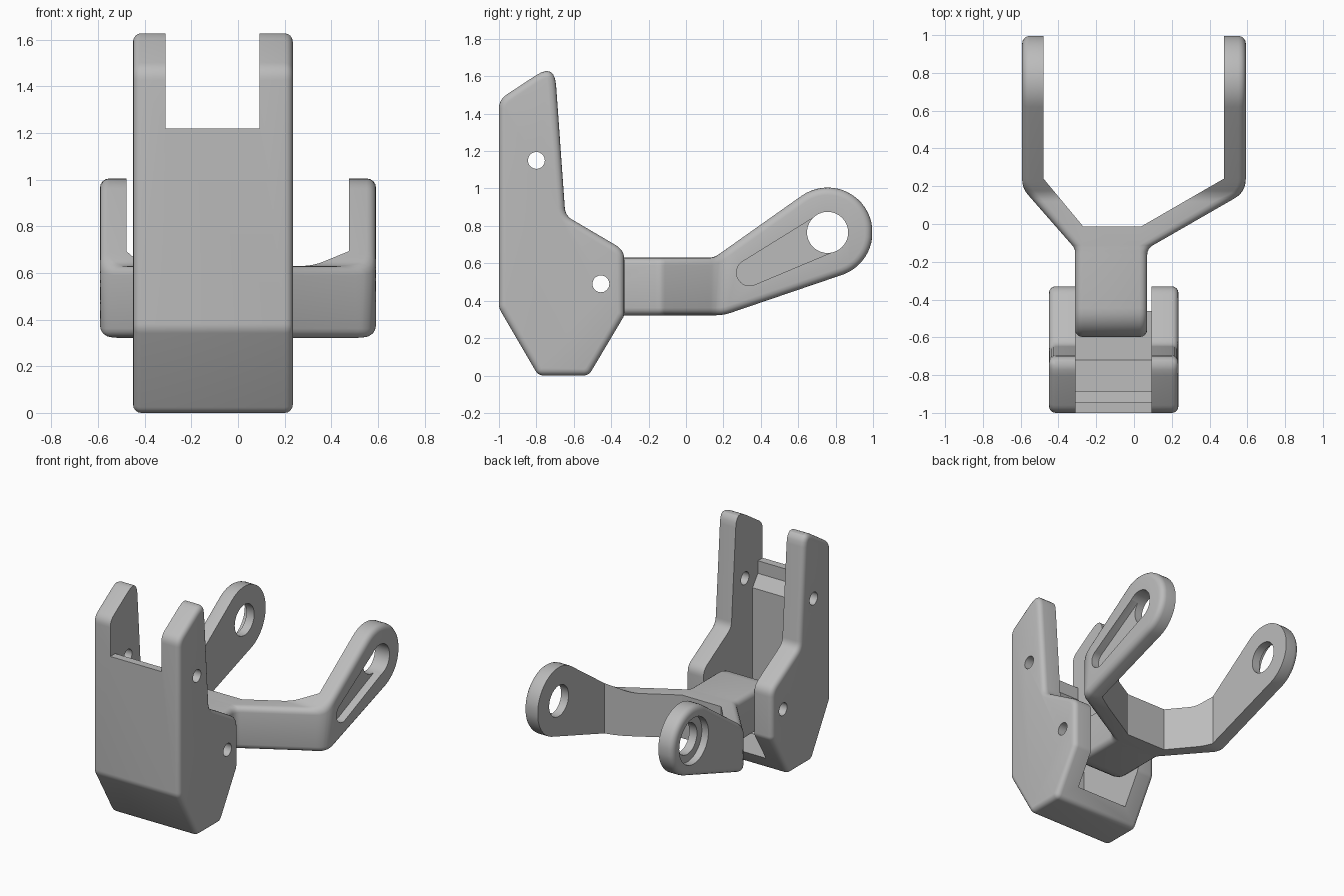
import bpy, bmesh
from math import sin, cos, pi, tan, acos, atan2, hypot, radians
from mathutils import Vector

cube = bpy.data.objects.get("Cube")
if cube:
    bpy.data.objects.remove(cube, do_unlink=True)

GREY = (0.5, 0.5, 0.5, 1)
mat = bpy.data.materials.new("plain grey")
mat.use_nodes = True
mat.diffuse_color = GREY
for node in mat.node_tree.nodes:
    if node.type == 'BSDF_PRINCIPLED':
        node.inputs["Base Color"].default_value = GREY


def make_object(name, bm):
    bmesh.ops.recalc_face_normals(bm, faces=bm.faces[:])
    mesh = bpy.data.meshes.new(name)
    bm.to_mesh(mesh)
    bm.free()
    mesh.materials.append(mat)
    obj = bpy.data.objects.new(name, mesh)
    bpy.context.collection.objects.link(obj)
    return obj


def round_corners(corners, closed=True, steps=6):
    """Round each (a, b, radius) corner of an outline."""
    out, n = [], len(corners)
    for i, (a, b, r) in enumerate(corners):
        p = Vector((a, b))
        if r == 0 or (not closed and i in (0, n - 1)):
            out.append(p)
            continue
        u = (Vector(corners[i - 1][:2]) - p).normalized()
        v = (Vector(corners[(i + 1) % n][:2]) - p).normalized()
        t = r / tan(u.angle(v) / 2)
        for k in range(steps + 1):
            s = k / steps
            out.append(p + u * t * (1 - s) ** 2 + v * t * s ** 2)
    return out


def prism(name, outline, lo, hi, axis='X', bevel=0):
    bm = bmesh.new()
    caps = []
    rings = []
    for t in (lo, hi):
        ring = [bm.verts.new((t, p[0], p[1]) if axis == 'X' else (p[0], p[1], t))
                for p in outline]
        rings.append(ring)
        caps.append(bm.faces.new(ring))
    n = len(outline)
    for i in range(n):
        j = (i + 1) % n
        bm.faces.new((rings[0][i], rings[0][j], rings[1][j], rings[1][i]))
    bmesh.ops.recalc_face_normals(bm, faces=bm.faces[:])
    if bevel:
        rim = list({e for f in caps for e in f.edges})
        bmesh.ops.bevel(bm, geom=rim, offset=bevel, offset_type='OFFSET', segments=4,
                        profile=0.5, affect='EDGES', clamp_overlap=False)
    return make_object(name, bm)


def circle(y, z, r, n=40):
    return [(y + r * cos(2 * pi * i / n), z + r * sin(2 * pi * i / n)) for i in range(n)]


def tapered_slot(small, big, steps=16):
    """Outline around two circles given as (y, z, radius)."""
    dy, dz = big[0] - small[0], big[1] - small[1]
    phi = atan2(dz, dy)
    g = acos((small[2] - big[2]) / hypot(dy, dz))
    pts = []
    for (y, z, r), a, b in ((big, phi - g, phi + g), (small, phi + g, phi + 2 * pi - g)):
        for k in range(steps + 1):
            t = a + (b - a) * k / steps
            pts.append((y + r * cos(t), z + r * sin(t)))
    return pts


def cut(obj, cutters):
    for c in cutters:
        c.hide_render = True
        m = obj.modifiers.new("cut", 'BOOLEAN')
        m.operation, m.solver, m.object = 'DIFFERENCE', 'EXACT', c
    bpy.context.view_layer.update()
    graph = bpy.context.evaluated_depsgraph_get()
    mesh = bpy.data.meshes.new_from_object(obj.evaluated_get(graph))
    obj.modifiers.clear()
    obj.data = mesh
    for c in cutters:
        bpy.data.objects.remove(c, do_unlink=True)


def interp(line, t):
    """Piecewise linear value at t along (t, value) points sorted by t."""
    if t <= line[0][0]:
        return line[0][1]
    for (a, va), (b, vb) in zip(line, line[1:]):
        if t <= b:
            return va + (vb - va) * (t - a) / max(b - a, 1e-9)
    return line[-1][1]


# Housing: rounded block, hollowed to a channel with open top, back and front notch
housing_side = round_corners([
    (-1, 0.36, 0.08), (-0.79, 0, 0.05), (-0.52, 0, 0.05), (-0.33, 0.32, 0.06),
    (-0.33, 0.67, 0.09), (-0.645, 0.855, 0.08), (-0.703, 1.67, 0.07), (-1, 1.475, 0.09)])
housing = prism("housing", housing_side, -0.45, 0.235, bevel=0.035)
cavity = [(-1.2, 1.22), (-0.945, 1.22), (-0.945, 1.13), (-0.885, 1.05), (-0.885, 0.36),
          (-0.72, 0.1), (0, 0.1), (0, 2), (-1.2, 2)]
PIVOT = (-0.455, 0.49, 0.045)
cut(housing, [prism("cavity", cavity, -0.31, 0.093),
              prism("upper_hole", circle(-0.8, 1.15, 0.045), -1, 1),
              prism("pivot_hole", circle(*PIVOT), -1, 1)])

# Forked arm: side outline, upper and lower heights along y
EYE = (0.757, 0.765)
EYE_R, HUB_Y, HUB_Z, HUB_R = 0.24, -0.445, 0.476, 0.154
hub = [(HUB_Y - HUB_R * cos(radians(a)), HUB_R * sin(radians(a))) for a in range(6, 91, 12)]


def eye_arc(last):
    return [(EYE[0] + EYE_R * cos(radians(a)), EYE_R * sin(radians(a)))
            for a in range(last, 5, -7)]


def run(corners):
    return [tuple(p) for p in round_corners(corners, closed=False)][1:-1]


top_eye = [(y, EYE[1] + h) for y, h in eye_arc(125)]
low_eye = [(y, EYE[1] - h) for y, h in eye_arc(69)]
upper = ([(y, HUB_Z + h) for y, h in hub]
         + run([(0, 0.63, 0), (0.15, 0.63, 0.1), top_eye[0] + (0,)]) + top_eye)
lower = ([(y, HUB_Z - h) for y, h in hub]
         + run([(0, 0.322, 0), (0.2, 0.322, 0.25), low_eye[0] + (0,)]) + low_eye)

# Plan outlines of the outer walls, as (y, x)
walls = {}
for side, neck, bend in ((-1, -0.312, 0.19), (1, 0.07, 0.17)):
    pts = round_corners([(neck, -0.7, 0), (neck, -0.13, 0.06), (side * 0.592, bend, 0.12),
                         (side * 0.592, 1.1, 0)], closed=False)
    walls[side] = [(p.y, p.x) for p in pts]

wanted = sorted([p[0] for p in upper + lower + walls[-1] + walls[1]
                 if upper[0][0] <= p[0] <= upper[-1][0]])
stations = [wanted[0]]
for y in wanted[1:]:
    if y - stations[-1] > 0.003:
        stations.append(y)

loop = ([Vector((y, interp(upper, y))) for y in stations]
        + [Vector((y, interp(lower, y))) for y in reversed(stations)])
count, half = len(loop), len(stations)
inward = []
for i, p in enumerate(loop):
    a = (p - loop[i - 1]).normalized()
    b = (loop[(i + 1) % count] - p).normalized()
    d = (a + b).normalized()
    inward.append(Vector((d.y, -d.x)))

# Skin the arm: rounded rims on both outer walls
RIM = 0.04
bm = bmesh.new()
layers = []
for side, angles in ((-1, (0, 22.5, 45, 67.5, 90)), (1, (90, 67.5, 45, 22.5, 0))):
    for a in angles:
        inset, back = RIM * (1 - sin(radians(a))), RIM * (1 - cos(radians(a)))
        ring = []
        for p, n in zip(loop, inward):
            q = p + n * inset
            wall = walls[side]
            slope = (interp(wall, q.x + 0.01) - interp(wall, q.x - 0.01)) / 0.02
            x = interp(wall, q.x) - side * back * hypot(1, slope)
            ring.append(bm.verts.new((x, q.x, q.y)))
        layers.append(ring)
for r0, r1 in zip(layers, layers[1:]):
    for i in range(count):
        j = (i + 1) % count
        bm.faces.new((r0[i], r0[j], r1[j], r1[i]))
for ring in (layers[0], layers[-1]):
    for i in range(half - 1):
        bm.faces.new((ring[i], ring[i + 1], ring[count - 2 - i], ring[count - 1 - i]))
arm = make_object("forked_arm", bm)

# Open the fork, drill the eyes and recess the outer faces
fork_gap = [(-0.27, -0.012), (0.04, -0.012), (0.476, 0.24), (0.476, 1.3),
            (-0.479, 1.3), (-0.479, 0.24)]
slot = tapered_slot((0.34, 0.55, 0.07), EYE + (0.107,))
cut(arm, [prism("fork_gap", fork_gap, -0.5, 2, axis='Z'),
          prism("eye_holes", circle(*EYE, 0.11), -1, 1),
          prism("slot_recess", slot, 0.535, 0.8),
          prism("round_recess", circle(*EYE, 0.165), -0.8, -0.54),
          prism("pivot_bore", circle(*PIVOT), -1, 1)])

# Smooth rounded edges, keep hard ones
for o in bpy.context.view_layer.objects:
    o.select_set(o in (housing, arm))
bpy.context.view_layer.objects.active = arm
bpy.ops.object.shade_smooth_by_angle(angle=radians(30))
